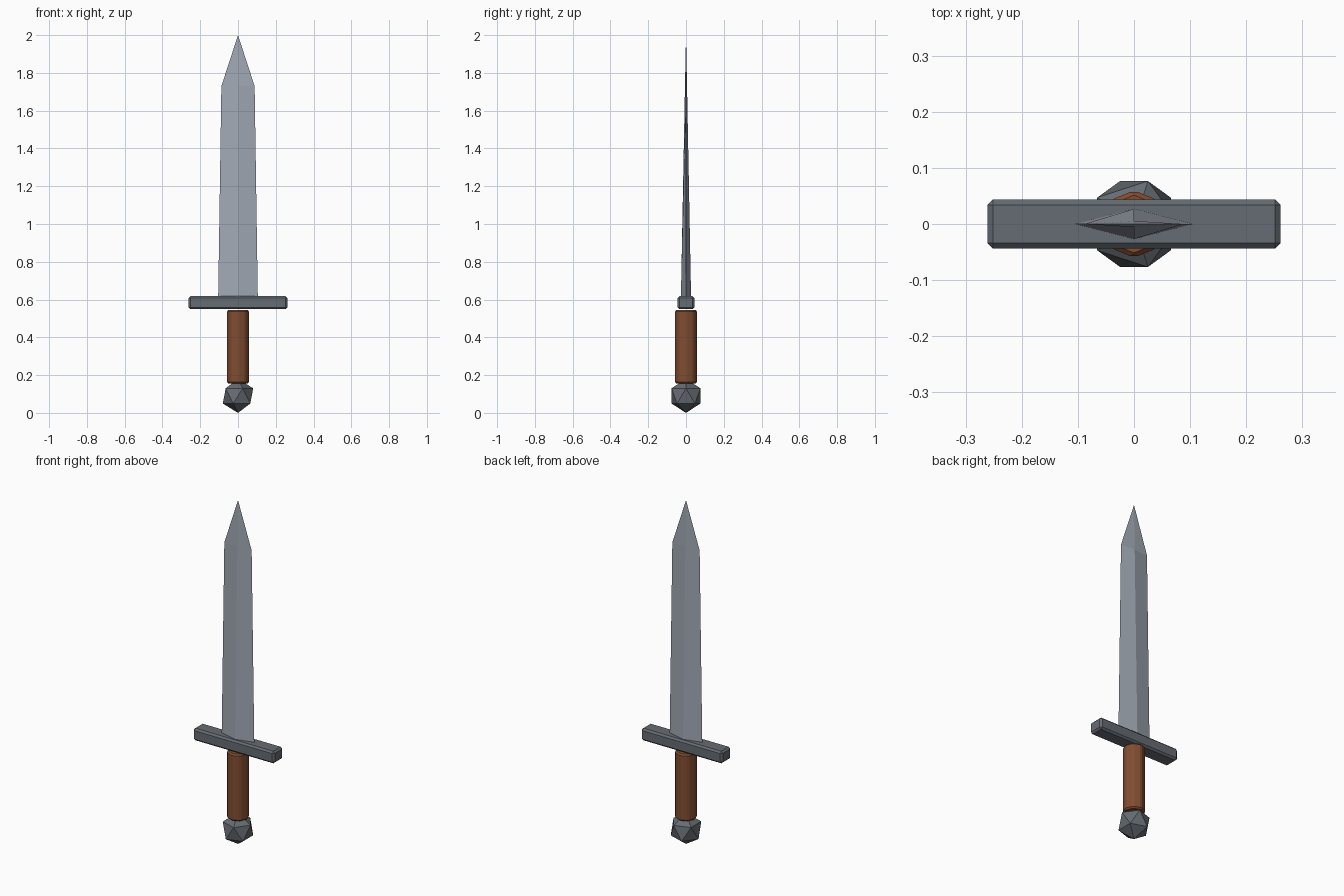
import bpy, bmesh

if "Cube" in bpy.data.objects:
    bpy.data.objects.remove(bpy.data.objects["Cube"])


def material(name, rgb):
    m = bpy.data.materials.new(name)
    m.diffuse_color = (*rgb, 1)
    m.use_nodes = True
    m.node_tree.nodes["Principled BSDF"].inputs["Base Color"].default_value = m.diffuse_color
    return m


def finish(obj, name, mat, bevel=0.0):
    obj.name = name
    obj.data.materials.append(mat)
    if bevel:
        mod = obj.modifiers.new("chamfer", 'BEVEL')
        mod.width = bevel
        mod.segments = 1
        mod.limit_method = 'ANGLE'
    return obj


steel = material("blade_steel", (0.36, 0.40, 0.46))
iron = material("dark_iron", (0.13, 0.15, 0.17))
leather = material("brown_leather", (0.22, 0.075, 0.03))

# Pommel: faceted ball whose top is sunk into the grip
bpy.ops.mesh.primitive_ico_sphere_add(subdivisions=1, radius=0.09, location=(0, 0, 0.09))
finish(bpy.context.object, "pommel", iron)

# Grip: chamfered octagonal post
bpy.ops.mesh.primitive_cylinder_add(vertices=8, radius=0.06, depth=0.39, location=(0, 0, 0.35))
finish(bpy.context.object, "grip", leather, 0.008)

# Cross guard: chamfered bar
bpy.ops.mesh.primitive_cube_add(size=1, location=(0, 0, 0.584))
guard = bpy.context.object
guard.scale = (0.522, 0.088, 0.07)
bpy.ops.object.transform_apply(location=False, rotation=False, scale=True)
finish(guard, "cross_guard", iron, 0.01)

# Blade: diamond sections (half width, half thickness, height) closing to a point
bm = bmesh.new()
rings = []
for w, t, z in [(0.105, 0.027, 0.605), (0.088, 0.0055, 1.73)]:
    rings.append([bm.verts.new(p) for p in ((w, 0, z), (0, t, z), (-w, 0, z), (0, -t, z))])
tip = bm.verts.new((0, 0, 2.0))
low, high = rings
for i in range(4):
    j = (i + 1) % 4
    bm.faces.new((low[i], low[j], high[j], high[i]))
    bm.faces.new((high[i], high[j], tip))
bm.faces.new(low[::-1])
bmesh.ops.recalc_face_normals(bm, faces=bm.faces)
mesh = bpy.data.meshes.new("blade")
bm.to_mesh(mesh)
bm.free()
blade = bpy.data.objects.new("blade", mesh)
bpy.context.collection.objects.link(blade)
finish(blade, "blade", steel)
